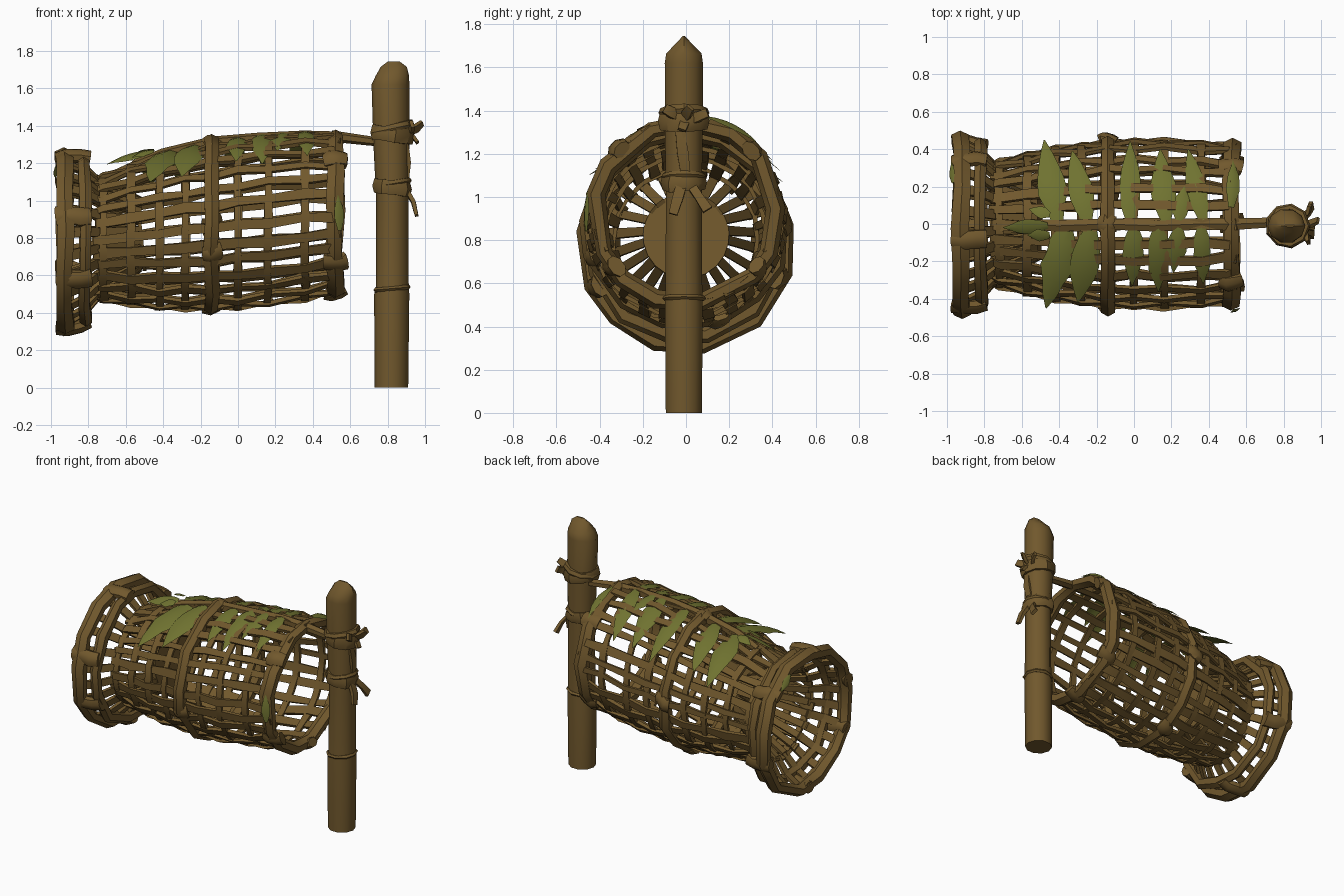
import bpy, bmesh, math, random
from mathutils import Vector

random.seed(4)
if "Cube" in bpy.data.objects:
    bpy.data.objects.remove(bpy.data.objects["Cube"])


def material(name, rgb):
    m = bpy.data.materials.new(name)
    m.use_nodes = True
    m.diffuse_color = (*rgb, 1)
    m.node_tree.nodes["Principled BSDF"].inputs["Base Color"].default_value = (*rgb, 1)
    return m


wood = material("brown wood", (0.165, 0.098, 0.026))
green = material("leaf green", (0.16, 0.17, 0.03))


def finish(bm, name, mat, angle=40):
    bmesh.ops.recalc_face_normals(bm, faces=bm.faces)
    me = bpy.data.meshes.new(name)
    bm.to_mesh(me)
    bm.free()
    me.materials.append(mat)
    me.shade_smooth()
    me.set_sharp_from_angle(angle=math.radians(angle))
    ob = bpy.data.objects.new(name, me)
    bpy.context.collection.objects.link(ob)


def skin(bm, rings, closed=False):
    """Join successive rings of vertices with faces, capping open ends."""
    n = len(rings)
    for i in range(n if closed else n - 1):
        a, b = rings[i], rings[(i + 1) % n]
        for j in range(len(a)):
            k = (j + 1) % len(a)
            bm.faces.new((a[j], a[k], b[k], b[j]))
    if not closed:
        bm.faces.new(rings[0])
        bm.faces.new(rings[-1])


def sweep(bm, pts, ups, wide, thick, sides=6, closed=False, rough=0.0):
    """Sweep a section of half-sizes wide x thick along a path, with uneven girth."""
    n, rings = len(pts), []
    grow = math.sqrt(2) if sides == 4 else 1
    for i, p in enumerate(pts):
        if closed:
            t = pts[(i + 1) % n] - pts[i - 1]
        else:
            t = pts[min(i + 1, n - 1)] - pts[max(i - 1, 0)]
        t.normalize()
        u = (ups[i] - t * ups[i].dot(t)).normalized()
        s = t.cross(u)
        k = grow * (1 + random.uniform(-rough, rough))
        angles = [2 * math.pi * (j + 0.5) / sides for j in range(sides)]
        rings.append([bm.verts.new(p + (s * wide * math.cos(a) + u * thick * math.sin(a)) * k)
                      for a in angles])
    skin(bm, rings, closed)


def centre(x):
    return 0.875 + 0.105 * x


PROFILE = [(-0.78, 0.32), (-0.6, 0.365), (-0.4, 0.41), (-0.14, 0.44),
           (0.1, 0.45), (0.35, 0.44), (0.56, 0.415)]


def girth(x):
    for (x0, r0), (x1, r1) in zip(PROFILE, PROFILE[1:]):
        if x <= x1:
            return r0 + (r1 - r0) * (x - x0) / (x1 - x0)
    return PROFILE[-1][1]


def radial(a):
    return Vector((0, math.sin(a), math.cos(a)))


def around(x, r, a):
    return Vector((x, 0, centre(x))) + radial(a) * r


def hoop(bm, x, r, wide, thick, segments, jitter, rough, sides=6):
    angles = [2 * math.pi * (i + random.uniform(-0.2, 0.2)) / segments for i in range(segments)]
    pts = [around(x + random.uniform(-jitter, jitter), r + random.uniform(-jitter, jitter), a)
           for a in angles]
    sweep(bm, pts, [radial(a) for a in angles], wide, thick, sides, True, rough)


# Thick hoops: double mouth rim, middle and open end
for name, x, r, w in (("mouth_rim", -0.925, 0.468, 0.052), ("mouth_inner_rim", -0.82, 0.435, 0.036),
                      ("middle_hoop", -0.14, 0.445, 0.042), ("end_hoop", 0.52, 0.42, 0.05)):
    bm = bmesh.new()
    hoop(bm, x, r, w, 0.042, 13, 0.008, 0.12)
    finish(bm, name, wood)

# Thin woven hoops
HOOPS = (-0.72, -0.57, -0.42, -0.28, 0.0, 0.16, 0.36)
bm = bmesh.new()
for x in HOOPS:
    hoop(bm, x, girth(x), 0.021, 0.01, 20, 0.005, 0.2, 4)
finish(bm, "woven_hoops", wood)

# Lengthwise staves passing over and under the hoops
STAVES = 28
bm = bmesh.new()
stations = sorted(HOOPS + (-0.14, 0.5))
for i in range(STAVES):
    a = 2 * math.pi * (i + random.uniform(-0.15, 0.15)) / STAVES
    xs = [-0.76 - random.uniform(0, 0.02)] + stations + [0.55]
    pts = [around(x, girth(x) + 0.01 * (-1) ** (i + j), a + random.uniform(-0.02, 0.02))
           for j, x in enumerate(xs)]
    sweep(bm, pts, [radial(a)] * len(pts), random.uniform(0.019, 0.028), 0.01, 4, rough=0.22)
finish(bm, "basket_staves", wood)

# Funnel sticks leading inward from the mouth, closed by a round plug
STICKS = 24
bm = bmesh.new()
for i in range(STICKS):
    a = 2 * math.pi * (i + 0.5 + random.uniform(-0.15, 0.15)) / STICKS
    path = ((-0.92, 0.45), (-0.82, 0.40), (-0.74, 0.315), (-0.52, 0.19))
    for (x0, r0), (x1, r1), w in zip(path, path[1:], (0.026, 0.025, 0.021)):
        sweep(bm, [around(x0, r0, a), around(x1, r1, a)], [radial(a)] * 2, w, 0.01, 4, rough=0.1)
finish(bm, "funnel_sticks", wood)
bm = bmesh.new()
sweep(bm, [Vector((x, 0, centre(x))) for x in (-0.53, -0.51)], [Vector((0, 0, 1))] * 2,
      0.2, 0.2, 20)
finish(bm, "funnel_plug", wood)

# Lashings across the hoops
bm = bmesh.new()
for x0, x1, r, turns in ((-0.97, -0.79, 0.455, (0.97, 0.13, 0.3, 0.5, 0.68, 0.8)),
                         (0.465, 0.575, 0.42, (0.13, 0.36, 0.5, 0.65, 0.87)),
                         (-0.18, -0.1, 0.445, (0.0, 0.25, 0.45, 0.7))):
    for turn in turns:
        a = turn * 2 * math.pi
        b = a + random.uniform(-0.08, 0.08)
        sweep(bm, [around(x0, r, a), around(x0 * 0.7 + x1 * 0.3, r + 0.012, a),
                   around(x0 * 0.3 + x1 * 0.7, r + 0.004, b), around(x1, r - 0.01, b)],
              [radial(a)] * 4, 0.05, 0.036, 8, rough=0.15)
finish(bm, "hoop_lashings", wood)

# Carrying pole along the top, reaching the post
bm = bmesh.new()
pts = [Vector(p) for p in ((-0.56, 0, 1.19), (-0.4, -0.01, 1.25), (-0.14, 0, 1.315), (0.1, -0.01, 1.335),
                           (0.35, 0, 1.345), (0.54, 0, 1.34), (0.78, 0.01, 1.31))]
sweep(bm, pts, [Vector((0, 0, 1))] * len(pts), 0.032, 0.026, 6, rough=0.15)
finish(bm, "top_pole", wood)

# Upright post hewn to a ridge: height, middle, half-width along x and along y
bm = bmesh.new()
rings = []
for z, x, rx, ry in ((0, 0.82, 0.09, 0.088), (0.5, 0.822, 0.094, 0.092), (0.54, 0.825, 0.088, 0.09),
                     (1.0, 0.825, 0.086, 0.087), (1.3, 0.82, 0.096, 0.092), (1.62, 0.815, 0.101, 0.093),
                     (1.665, 0.825, 0.09, 0.086), (1.715, 0.833, 0.07, 0.035), (1.745, 0.833, 0.03, 0.006)):
    rings.append([bm.verts.new((x + rx * math.cos(a), -0.01 + ry * math.sin(a), z))
                  for a in (2 * math.pi * j / 10 for j in range(10))])
skin(bm, rings)
finish(bm, "post", wood)

# Bindings round the post
bm = bmesh.new()
for z, r, tilt, h in ((1.355, 0.1, -0.12, 0.045), (1.385, 0.1, 0.25, 0.026),
                      (1.07, 0.09, -0.12, 0.042), (1.09, 0.088, 0.2, 0.02), (0.53, 0.084, 0.1, 0.014)):
    pts, ups = [], []
    for i in range(9):
        d = Vector((math.cos(2 * math.pi * i / 9), math.sin(2 * math.pi * i / 9), 0))
        pts.append(Vector((0.822, -0.01, z + tilt * r * d.x)) + d * r)
        ups.append(d)
    sweep(bm, pts, ups, h, 0.02, 6, True, 0.12)
finish(bm, "post_bindings", wood)

# Loose binding ends
bm = bmesh.new()
for a, b in (((0.9, -0.01, 1.36), (0.985, 0.02, 1.415)), ((0.9, 0.03, 1.36), (0.94, 0.1, 1.39)),
             ((0.9, -0.03, 1.37), (0.93, -0.1, 1.41)), ((0.9, 0, 1.36), (0.96, -0.02, 1.31)),
             ((0.89, 0.02, 1.06), (0.95, 0.1, 0.94)), ((0.9, -0.02, 1.06), (0.955, -0.06, 0.92)),
             ((0.9, -0.03, 1.32), (0.9, 0.0, 1.09))):
    a, b = Vector(a), Vector(b)
    sweep(bm, [a, a.lerp(b, 0.5) + Vector((0.012, 0, 0)), b], [Vector((1, 0, 0.3))] * 3, 0.022, 0.01, 4, rough=0.2)
finish(bm, "binding_ends", wood)


def leaf(bm, a, b, half, bulge, normal=(0, 0, 1), steps=6):
    """Pointed blade with a raised midrib from a to b."""
    a, b, nrm = Vector(a), Vector(b), Vector(normal)
    side = (b - a).cross(nrm).normalized()
    rows = []
    for i in range(steps + 1):
        t = i / steps
        p = a.lerp(b, t) + nrm * bulge * 4 * t * (1 - t)
        w = half * max(math.sin(math.pi * (0.14 + 0.86 * t)), 0.04) * random.uniform(0.85, 1.1)
        drop = nrm * w * 0.3
        rows.append([bm.verts.new(q) for q in (p - side * w - drop, p, p + side * w - drop)])
    for r, s in zip(rows, rows[1:]):
        for j in range(2):
            bm.faces.new((r[j], r[j + 1], s[j + 1], s[j]))


# Leaves draped over the top on both sides: base x, tip x, tip y, half width, droop
bm = bmesh.new()
for x0, x1, y, half, droop in (
        (-0.41, -0.48, 0.45, 0.078, 0.19), (-0.25, -0.33, 0.39, 0.07, 0.18), (-0.02, -0.02, 0.44, 0.062, 0.22),
        (0.17, 0.14, 0.4, 0.068, 0.2), (0.37, 0.29, 0.4, 0.06, 0.2), (0.24, 0.27, 0.2, 0.045, 0.05),
        (-0.36, -0.47, -0.45, 0.085, 0.17), (-0.23, -0.3, -0.42, 0.08, 0.17), (0.0, -0.01, -0.33, 0.058, 0.13),
        (0.13, 0.13, -0.36, 0.06, 0.16), (0.24, 0.21, -0.26, 0.055, 0.1), (0.36, 0.37, -0.32, 0.05, 0.13)):
    top = centre(x0) + girth(x0) + 0.02
    leaf(bm, (x0, math.copysign(0.02, y), top), (x1, y, top - droop), half, 0.23 * droop)
# Small leaves by the neck and on the hoops
leaf(bm, (-0.46, -0.01, 1.265), (-0.7, -0.02, 1.195), 0.045, 0.015, (0, -0.4, 0.92))
leaf(bm, (-0.45, 0.05, 1.275), (-0.56, 0.08, 1.245), 0.035, 0.01, (0, 0.3, 0.95))
leaf(bm, (-0.45, -0.06, 1.27), (-0.57, -0.06, 1.23), 0.035, 0.01, (0, -0.4, 0.92))
leaf(bm, (0.545, -0.465, 0.84), (0.535, -0.455, 1.03), 0.028, 0.01, (0.4, -0.9, 0))
leaf(bm, (0.52, 0.09, 1.375), (0.53, 0.34, 1.24), 0.038, 0.03, (0.3, 0.45, 0.84))
leaf(bm, (-0.97, 0.22, 1.2), (-0.975, 0.33, 1.12), 0.022, 0.008, (-0.8, 0.3, 0.5))
finish(bm, "leaves", green, 50)
